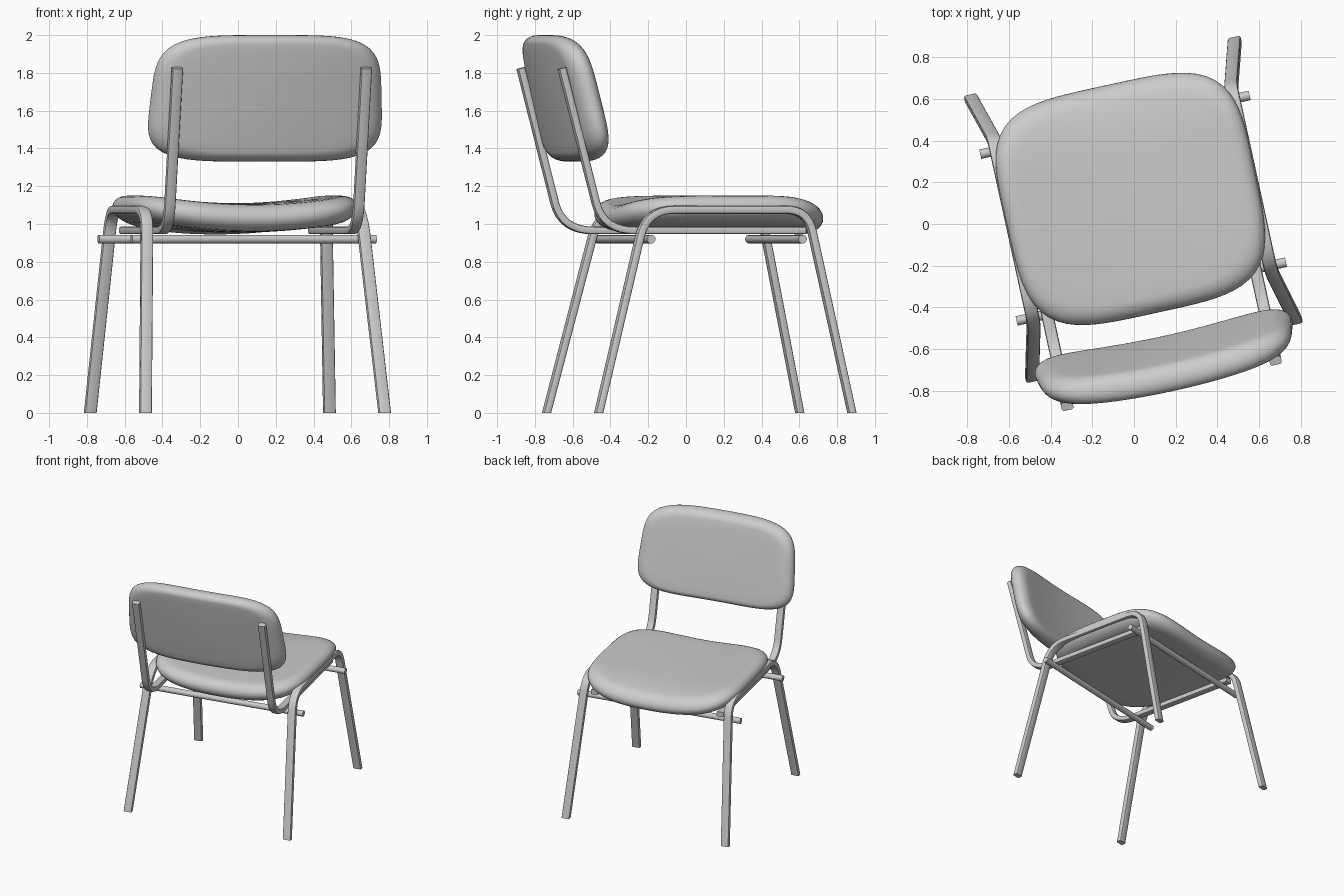
import bpy, bmesh, math
from mathutils import Matrix, Vector

if "Cube" in bpy.data.objects:
    bpy.data.objects.remove(bpy.data.objects["Cube"])

# whole chair is turned a little about z
PLACE = Matrix.Rotation(math.radians(12.3), 4, 'Z') @ Matrix.Translation((0.012, 0, 0))


def finish(name, bm, angle=40):
    bmesh.ops.recalc_face_normals(bm, faces=bm.faces)
    me = bpy.data.meshes.new(name)
    bm.to_mesh(me)
    bm.free()
    ob = bpy.data.objects.new(name, me)
    bpy.context.collection.objects.link(ob)
    ob.matrix_world = PLACE
    bpy.ops.object.select_all(action='DESELECT')
    ob.select_set(True)
    bpy.context.view_layer.objects.active = ob
    bpy.ops.object.shade_smooth_by_angle(angle=math.radians(angle))
    return ob


def skin(bm, rings):
    for a, b in zip(rings, rings[1:]):
        n = len(a)
        for i in range(n):
            bm.faces.new((a[i], a[(i + 1) % n], b[(i + 1) % n], b[i]))


def rounded_path(points, steps=8):
    """points: (y, z, tangent length before bend, after bend)"""
    P = [Vector(p[:2]) for p in points]
    out = [P[0]]
    for i in range(1, len(P) - 1):
        a = P[i] + (P[i - 1] - P[i]).normalized() * points[i][2]
        b = P[i] + (P[i + 1] - P[i]).normalized() * points[i][3]
        for k in range(steps + 1):
            t = k / steps
            out.append(a * (1 - t) ** 2 + P[i] * 2 * t * (1 - t) + b * t * t)
    return out + [P[-1]]


def flat_tube(name, path, x_at, w, t, floor=False):
    """sweep a rounded rectangle along a path in the y-z plane"""
    bm, rings = bmesh.new(), []
    section = []
    for sx, st in ((1, 1), (-1, 1), (-1, -1), (1, -1)):
        r, base = 0.011, math.atan2(st, sx) - math.pi / 4
        for k in range(3):
            a = base + k * math.pi / 4
            section.append((sx * (w / 2 - r) + r * math.cos(a), st * (t / 2 - r) + r * math.sin(a)))
    for i, p in enumerate(path):
        d0 = (p - path[max(i - 1, 0)]).normalized()
        d1 = (path[min(i + 1, len(path) - 1)] - p).normalized()
        d = (d0 + d1).normalized()
        n = Vector((-d.y, d.x))
        ring = []
        for sx, st in section:
            q = p + n * st
            z = 0 if floor and p.y == 0 else q.y
            ring.append(bm.verts.new((x_at(p.y) + sx, q.x, z)))
        rings.append(ring)
    skin(bm, rings)
    bm.faces.new(rings[0])
    bm.faces.new(rings[-1])
    return finish(name, bm)


def pad(name, a, b, power, taper, half, edge, crown, warp):
    """cushion: superellipse outline, rounded rim, then bent by warp(u, v, h)"""
    bm, N = bmesh.new(), 96
    profile = [(s, -half) for s in (0.15, 0.35, 0.55, 0.72)]
    for k in range(13):
        f = -math.pi / 2 + math.pi * k / 12
        profile.append((1 - edge * (1 - math.cos(f)), half * math.sin(f)))
    profile += [(s, half) for s in (0.72, 0.55, 0.35, 0.15)]
    rings = []
    for s, h in profile:
        ring = []
        for i in range(N):
            an = 2 * math.pi * i / N
            c, sn = math.cos(an), math.sin(an)
            r = (abs(c) ** power + abs(sn) ** power) ** (-1 / power) * s
            u, v = r * c, r * sn
            hh = h + math.copysign(crown * (1 - s * s), h)
            ring.append(bm.verts.new(warp(a * u * (1 - taper * v), b * v, hh)))
        rings.append(ring)
    skin(bm, rings)
    for ring, h in ((rings[0], -half - crown), (rings[-1], half + crown)):
        mid = bm.verts.new(warp(0, 0, h))
        for i in range(N):
            bm.faces.new((ring[i], ring[(i + 1) % N], mid))
    return finish(name, bm, 60)


# seat, dished across its width
pad("seat", 0.61, 0.56, 4, -0.01, 0.068, 0.15, 0.01,
    lambda u, v, h: (u, v + 0.12, 1.032 + 0.062 * (u / 0.6) ** 2 + h
                     - 0.03 * max(0, (v - 0.25) / 0.31) ** 2))

# backrest, leaning and wrapped slightly round the sitter
pad("backrest", 0.625, 0.335, 4.3, 0.04, 0.066, 0.15, 0.008,
    lambda u, v, h: (u, -0.69 - 0.23 * v + 0.03 * (u / 0.5) ** 2 + h, 1.665 + v))

leg_path = rounded_path([(-0.617, 0), (-0.345, 1.076, 0.15, 0.15),
                         (0.528, 1.076, 0.12, 0.12), (0.755, 0)])
post_path = rounded_path([(0.53, 0.966), (-0.565, 0.966, 0.17, 0.15), (-0.787, 1.825)])
for side, s in (("left", -1), ("right", 1)):
    # arched pair of legs, splayed outward toward the floor
    flat_tube(side + "_leg_frame", leg_path,
              lambda z: s * (0.583 + 0.065 * max(0, 1 - z / 1.03)), 0.065, 0.042, True)
    # under-seat bar bent up into a backrest post
    flat_tube(side + "_back_post", post_path, lambda z: s * 0.512, 0.058, 0.04)

# round cross bars
for name, y in (("rear_cross_bar", -0.335), ("front_cross_bar", 0.485)):
    bm = bmesh.new()
    bmesh.ops.create_cone(bm, cap_ends=True, segments=20, radius1=0.023, radius2=0.023, depth=1.325,
                          matrix=Matrix.Translation((0, y, 0.92)) @ Matrix.Rotation(math.pi / 2, 4, 'Y'))
    finish(name, bm)
